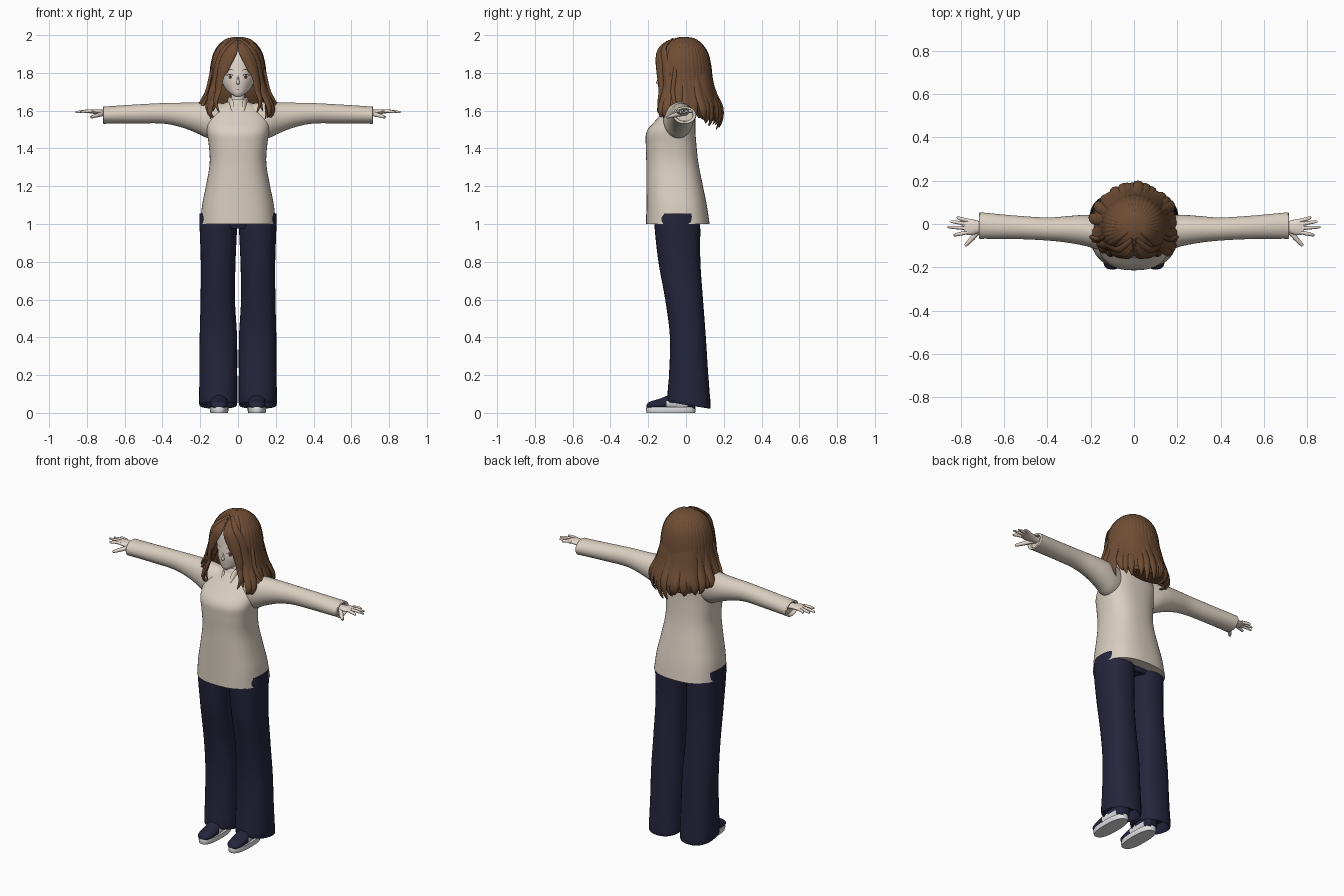
import bpy, bmesh, math, random
from mathutils import Vector

random.seed(4)
cube = bpy.data.objects.get("Cube")
if cube:
    bpy.data.objects.remove(cube)


def material(name, r, g, b):
    m = bpy.data.materials.new(name)
    m.use_nodes = True
    m.diffuse_color = (r, g, b, 1)
    m.node_tree.nodes["Principled BSDF"].inputs["Base Color"].default_value = (r, g, b, 1)
    return m


CREAM = material("cream knit", 0.70, 0.62, 0.53)
NAVY = material("navy cloth", 0.018, 0.018, 0.046)
SKIN = material("pale skin", 0.80, 0.70, 0.63)
BROWN = material("brown hair", 0.16, 0.075, 0.035)
WHITE = material("white rubber", 0.75, 0.75, 0.77)
DARK = material("dark lash", 0.04, 0.02, 0.015)
IRIS = material("brown iris", 0.20, 0.10, 0.06)
LIP = material("soft lip", 0.50, 0.27, 0.24)


def spline(pts, steps=5):
    """Smooth curve through tuples of any length."""
    out = []
    for i in range(len(pts) - 1):
        a, b, c, d = (pts[max(0, min(len(pts) - 1, i + k))] for k in (-1, 0, 1, 2))
        for s in range(steps):
            t = s / steps
            out.append(tuple(q + t / 2 * ((r - p) + t * ((2 * p - 5 * q + 4 * r - w) + t * (3 * q - p - 3 * r + w)))
                             for p, q, r, w in zip(a, b, c, d)))
    return out + [tuple(pts[-1])]


def skin_rings(bm, rings, cap=True):
    rows = [[bm.verts.new(p) for p in ring] for ring in rings]
    n = len(rows[0])
    for a, b in zip(rows, rows[1:]):
        for i in range(n):
            bm.faces.new((a[i], a[(i + 1) % n], b[(i + 1) % n], b[i]))
    if cap:
        bm.faces.new(rows[0])
        bm.faces.new(rows[-1])


def finish(name, bm, mats, mirror=False, angle=50):
    bmesh.ops.recalc_face_normals(bm, faces=bm.faces)
    me = bpy.data.meshes.new(name)
    bm.to_mesh(me)
    bm.free()
    for m in mats:
        me.materials.append(m)
    me.shade_smooth()
    me.set_sharp_from_angle(angle=math.radians(angle))
    ob = bpy.data.objects.new(name, me)
    bpy.context.collection.objects.link(ob)
    if mirror:
        ob.modifiers.new("Mirror", "MIRROR").use_mirror_merge = False
    return ob


PLACE = {"x": lambda t, u, v: (t, u, v), "y": lambda t, u, v: (u, t, v), "z": lambda t, u, v: (u, v, t)}


def loft(name, mat, axis, sections, n=32, power=2.0, mirror=False, smooth=5, cap=True):
    """Superellipse sections (t, centre u, radius u, centre v, radius v) along an axis."""
    bm = bmesh.new()
    rings = []
    for t, cu, ru, cv, rv in (spline(sections, smooth) if smooth else sections):
        ring = []
        for i in range(n):
            c, s = math.cos(2 * math.pi * i / n), math.sin(2 * math.pi * i / n)
            ring.append(PLACE[axis](t, cu + ru * math.copysign(abs(c) ** (2 / power), c),
                                    cv + rv * math.copysign(abs(s) ** (2 / power), s)))
        rings.append(ring)
    skin_rings(bm, rings, cap)
    return finish(name, bm, [mat], mirror)


def sweep(bm, pts, width, thick, taper, n=8):
    """Flattened tapering strand that lies facing away from the head axis."""
    path = [Vector(p) for p in spline(pts, 5)]
    rings = []
    for i, p in enumerate(path):
        tan = (path[min(i + 1, len(path) - 1)] - path[max(i - 1, 0)]).normalized()
        out = p - Vector((0, -0.01, min(p.z, 1.86)))
        nor = (out - tan * out.dot(tan)).normalized()
        side = tan.cross(nor)
        k = taper(i / (len(path) - 1))
        rings.append([p + side * (math.cos(a) * width * k) + nor * (math.sin(a) * thick * min(1, k + 0.1))
                      for a in (2 * math.pi * j / n for j in range(n))])
    skin_rings(bm, rings)


# Sweater: body and sleeves
loft("sweater_body", CREAM, "z", [
    (1.0, 0, .2, -.043, .168), (1.1, 0, .19, -.05, .16), (1.2, 0, .17, -.06, .15),
    (1.32, 0, .15, -.072, .138), (1.42, 0, .155, -.079, .134), (1.49, 0, .165, -.079, .129),
    (1.55, 0, .165, -.055, .105), (1.6, 0, .14, -.035, .08), (1.635, 0, .085, -.025, .06),
    (1.65, 0, .045, -.02, .042)], n=48, power=2.5)
loft("sleeves", CREAM, "x", [
    (.06, -.045, .06, 1.55, .085), (.15, -.042, .078, 1.55, .097), (.22, -.03, .072, 1.563, .081),
    (.3, -.025, .062, 1.577, .065), (.4, -.023, .053, 1.586, .054), (.55, -.015, .054, 1.582, .05),
    (.69, -.008, .06, 1.577, .046), (.712, -.008, .06, 1.576, .046), (.712, -.008, .048, 1.576, .036),
    (.695, -.008, .044, 1.576, .032)], mirror=True)

# Collar band and its two points
loft("collar_band", CREAM, "z", [(1.625, 0, .06, -.03, .058), (1.645, 0, .052, -.03, .05),
                                 (1.662, 0, .044, -.028, .043)], cap=False)
bm = bmesh.new()
sweep(bm, [(.05, -.04, 1.655), (.035, -.085, 1.642), (.028, -.118, 1.595)], .018, .005, lambda t: 1 - .85 * t * t)
finish("collar_points", bm, [CREAM], True)

# Hands: palm, fingers and thumb
loft("palms", SKIN, "x", [(.68, -.012, .026, 1.588, .016), (.715, -.014, .028, 1.59, .015),
                          (.75, -.014, .037, 1.594, .013), (.785, -.012, .036, 1.595, .009)], n=16, mirror=True)
bm = bmesh.new()
for y0, x1, y1 in ((.016, .815, .032), (-.003, .845, .012), (-.021, .86, -.014), (-.038, .832, -.052)):
    sweep(bm, [(.765, y0, 1.596), (.8, (y0 + y1) / 2, 1.597), (x1, y1, 1.592)], .009, .009,
          lambda t: 1 - .5 * t ** 3)
sweep(bm, [(.71, -.025, 1.585), (.745, -.065, 1.575), (.778, -.1, 1.565)], .013, .012, lambda t: 1 - .5 * t * t)
finish("fingers", bm, [SKIN], True)

# Trousers: wide legs joined at the hips, hem raised at the front
loft("trouser_hips", NAVY, "z", [(.975, 0, .13, -.045, .1), (1.03, 0, .185, -.045, .115),
                                 (1.08, 0, .17, -.045, .11)])
legs = loft("trouser_legs", NAVY, "z", [
    (1.055, .104, .1, -.045, .11), (1.0, .104, .1, -.046, .121), (.8, .105, .092, -.035, .111),
    (.6, .107, .091, -.01, .1), (.4, .104, .099, .01, .095), (.2, .104, .1, .014, .104),
    (.055, .105, .101, .016, .115), (.055, .105, .09, .016, .1), (.1, .105, .08, .016, .09)],
    power=2.3, mirror=True)
for v in legs.data.vertices:
    if v.co.z < .15:
        v.co.z -= .16 * v.co.y

# Shoes: sole plus upper with a pale heel panel
loft("shoe_soles", WHITE, "z", [(0, .1, .046, -.08, .128), (.015, .1, .049, -.08, .131),
                                (.03, .1, .048, -.08, .13)], power=2.5, mirror=True)
shoes = loft("shoe_uppers", NAVY, "y", [
    (-.208, .1, .02, .035, .01), (-.19, .1, .038, .04, .02), (-.14, .1, .046, .046, .029),
    (-.08, .1, .044, .055, .044), (-.03, .1, .04, .062, .052), (.03, .1, .039, .06, .05),
    (.047, .1, .028, .05, .035)], n=24, mirror=True)
shoes.data.materials.append(WHITE)
for f in shoes.data.polygons:
    if -.1 < f.center.y < .01 and f.center.z < .065:
        f.material_index = 1

# Head and neck
HEAD = [(1.673, 0, .012, -.11, .015), (1.69, 0, .04, -.088, .048), (1.72, 0, .07, -.05, .091),
        (1.76, 0, .088, -.03, .115), (1.82, 0, .096, -.022, .119), (1.88, 0, .095, -.018, .117),
        (1.93, 0, .078, -.015, .1), (1.965, 0, .03, -.012, .05)]
loft("neck", SKIN, "z", [(1.6, 0, .045, -.02, .045), (1.66, 0, .036, -.02, .038), (1.74, 0, .038, -.015, .045)])
loft("head", SKIN, "z", HEAD)
loft("nose", SKIN, "z", [(1.738, 0, .004, -.14, .006), (1.746, 0, .009, -.142, .016),
                         (1.765, 0, .006, -.142, .01), (1.79, 0, .003, -.138, .005)], n=12)


def face_y(x, z):
    _, _, rx, cy, ry = min(spline(HEAD, 20), key=lambda s: abs(s[0] - z))
    return cy - ry * math.sqrt(max(0, 1 - (x / rx) ** 2))


def decal(name, mat, cx, cz, rx, rz, lift, bend=0, mirror=True):
    """Thin oval following the face surface."""
    bm = bmesh.new()
    rings = []
    for k in (1, .66, .33, .02):
        ring = []
        for i in range(20):
            c, s = math.cos(i * math.pi / 10) * k, math.sin(i * math.pi / 10) * k
            x, z = cx + rx * c, cz + rz * s - bend * c * c
            ring.append((x, face_y(x, z) - lift, z))
        rings.append(ring)
    skin_rings(bm, rings, False)
    finish(name, bm, [mat], mirror)


# Eyes, brows and mouth
decal("eye_whites", WHITE, .042, 1.778, .02, .011, .0015)
decal("irises", IRIS, .041, 1.778, .009, .011, .003)
decal("pupils", DARK, .041, 1.778, .004, .006, .004)
decal("upper_lashes", DARK, .043, 1.791, .023, .0025, .004, .006)
decal("brows", BROWN, .043, 1.818, .022, .002, .002, .005)
decal("mouth", LIP, 0, 1.712, .014, .002, .002, -.002, False)

# Hair cap with a face opening
bm = bmesh.new()
bmesh.ops.create_uvsphere(bm, u_segments=40, v_segments=28, radius=1)
for v in bm.verts:
    v.co = Vector((v.co.x * .122, v.co.y * .135 - .012, v.co.z * .128 + 1.863))
hole = [f for f in bm.faces if f.calc_center_median().y < -.04
        and f.calc_center_median().z < 1.935 - .6 * abs(f.calc_center_median().x)]
bmesh.ops.delete(bm, geom=hole, context="FACES")
finish("hair_cap", bm, [BROWN])

# Back hair volume
loft("back_hair_volume", BROWN, "z", [
    (1.9, 0, .1, .04, .07), (1.8, 0, .122, .055, .08), (1.7, 0, .14, .075, .08),
    (1.62, 0, .15, .105, .068), (1.56, 0, .12, .115, .05)])

# Long locks fanned from the crown around the back and sides
bm = bmesh.new()
COUNT = 29
for i in range(COUNT):
    a = math.radians(-125 + 250 * i / (COUNT - 1))
    back = max(0, math.cos(a))
    tip = 1.565 - .05 * back + random.uniform(-.02, .03)
    flare = random.uniform(-.012, .014)
    turn = random.uniform(-.1, .1)
    profile = [(.006, 1.988, 0), (.065, 1.972, 0), (.112, 1.92, 0), (.133, 1.85, 0), (.143, 1.77, 0),
               (.162 + flare / 2, 1.69, turn / 3), (.19 + flare, 1.62, turn / 2),
               (.192 + flare, (tip + 1.6) / 2, turn), (.168 + flare * 2, tip, turn * 1.5)]
    sweep(bm, [(r * math.sin(a + d), r * math.cos(a + d) - .012, z) for r, z, d in profile],
          .025, .011, lambda t: min(1, .2 + 2.2 * t) * (1 - .92 * max(0, (t - .65) / .35) ** 2))
finish("long_locks", bm, [BROWN])

# Parted fringe and face framing locks
bm = bmesh.new()
FRINGE = [
    (.024, [(.006, -.1, 1.966), (.035, -.142, 1.92), (.072, -.145, 1.84), (.098, -.135, 1.76),
            (.11, -.13, 1.68), (.13, -.135, 1.6)]),
    (.026, [(.008, -.07, 1.982), (.065, -.118, 1.93), (.103, -.112, 1.85), (.125, -.1, 1.75),
            (.152, -.1, 1.66), (.145, -.12, 1.56)]),
    (.018, [(.006, -.118, 1.955), (.024, -.147, 1.905), (.05, -.15, 1.85), (.066, -.148, 1.79)]),
    (.02, [(.006, -.09, 1.972), (.05, -.135, 1.92), (.088, -.135, 1.83), (.1, -.13, 1.72),
           (.118, -.14, 1.65), (.1, -.15, 1.59)]),
    (.012, [(.11, -.05, 1.9), (.14, -.06, 1.8), (.165, -.07, 1.7), (.198, -.06, 1.63), (.17, -.08, 1.57)])]
for width, pts in FRINGE:
    sweep(bm, pts, width, .01, lambda t: min(1, .3 + 2.5 * t) * (1 - .9 * max(0, (t - .5) / .5) ** 2))
finish("fringe_locks", bm, [BROWN], True)
